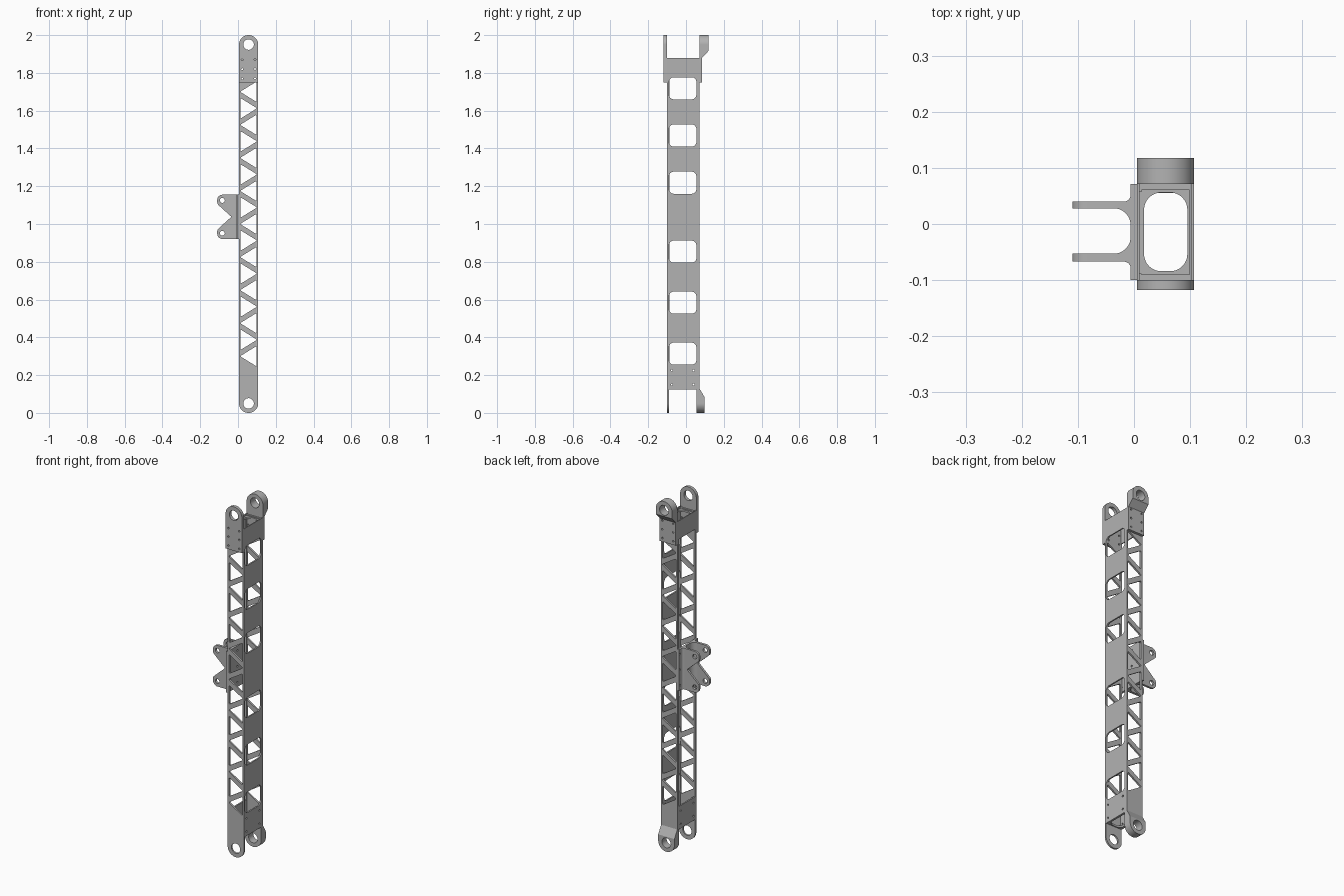
import bpy, bmesh, math
from mathutils import Vector

cube = bpy.data.objects.get("Cube")
if cube:
    bpy.data.objects.remove(cube)

grey = bpy.data.materials.new("metal grey")
grey.use_nodes = True
grey.diffuse_color = (0.45, 0.45, 0.45, 1)
grey.node_tree.nodes["Principled BSDF"].inputs["Base Color"].default_value = (0.45, 0.45, 0.45, 1)
parts = []


def rounded(corners, steps=8):
    """Polygon from (u, v[, radius]) corners, with an arc at each radius."""
    out = []
    for i, c in enumerate(corners):
        p = Vector(c[:2])
        r = c[2] if len(c) > 2 else 0
        if not r:
            out.append(p)
            continue
        a = (Vector(corners[i - 1][:2]) - p).normalized()
        b = (Vector(corners[(i + 1) % len(corners)][:2]) - p).normalized()
        half = a.angle(b) / 2
        centre = p + (a + b).normalized() * r / math.sin(half)
        start = (p + a * r / math.tan(half) - centre).normalized()
        end = (p + b * r / math.tan(half) - centre).normalized()
        out += [centre + start.lerp(end, k / steps).normalized() * r for k in range(steps + 1)]
    return out


def rect(u0, u1, v0, v1, r=0):
    return rounded([(u0, v0, r), (u1, v0, r), (u1, v1, r), (u0, v1, r)])


def circle(u, v, r, n=24):
    return [Vector((u + r * math.cos(2 * math.pi * k / n), v + r * math.sin(2 * math.pi * k / n)))
            for k in range(n)]


def bolts(us, vs, r=0.005):
    return [circle(u, v, r, 12) for u in us for v in vs]


def plate(name, plane, d0, d1, loops):
    """Extrude an outline with holes from depth d0 to d1 across a plane."""
    curve = bpy.data.curves.new(name, "CURVE")
    curve.dimensions = "2D"
    curve.fill_mode = "BOTH"
    curve.extrude = (d1 - d0) / 2
    for loop in loops:
        spline = curve.splines.new("POLY")
        spline.points.add(len(loop) - 1)
        for point, p in zip(spline.points, loop):
            point.co = (p.x, p.y, 0, 1)
        spline.use_cyclic_u = True
    helper = bpy.data.objects.new(name + " outline", curve)
    bpy.context.collection.objects.link(helper)
    bpy.context.view_layer.update()
    mesh = bpy.data.meshes.new_from_object(helper.evaluated_get(bpy.context.evaluated_depsgraph_get()))
    bpy.data.objects.remove(helper)
    mid = (d0 + d1) / 2
    for v in mesh.vertices:
        u, w, d = v.co.x, v.co.y, v.co.z + mid
        v.co = {"xz": (u, d, w), "yz": (d, u, w), "xy": (u, w, d)}[plane]
    bm = bmesh.new()
    bm.from_mesh(mesh)
    bmesh.ops.remove_doubles(bm, verts=bm.verts, dist=0.00005)
    bmesh.ops.recalc_face_normals(bm, faces=bm.faces)
    bm.to_mesh(mesh)
    bm.free()
    mesh.materials.clear()
    mesh.materials.append(grey)
    ob = bpy.data.objects.new(name, mesh)
    bpy.context.collection.objects.link(ob)
    parts.append(ob)
    return ob


def keep_common(ob, *others):
    """Cut a part down to the volume it shares with other prisms."""
    for other in others:
        mod = ob.modifiers.new("shape", "BOOLEAN")
        mod.operation = "INTERSECT"
        mod.solver = "EXACT"
        mod.object = other
    bpy.context.view_layer.update()
    mesh = bpy.data.meshes.new_from_object(ob.evaluated_get(bpy.context.evaluated_depsgraph_get()))
    ob.modifiers.clear()
    ob.data = mesh
    for other in others:
        parts.remove(other)
        bpy.data.objects.remove(other)


L, R = 0.005, 0.107          # outer faces in x
F, B = -0.1, 0.071           # outer faces of the beam in y
MID = (L + R) / 2
END_R = (R - L) / 2 - 0.0005
collar_bolts = bolts((0.022, 0.09), (1.77, 1.82, 1.87))

# Front and back truss plates with a rounded lug at the foot
truss = [rounded([(L, 0, END_R), (R, 0, END_R), (R, 1.875), (L, 1.875)], 16), circle(MID, 0.05, 0.028)]
for i in range(17):
    z = 0.3 + i * 0.0875
    base, tip = (0.1, 0.011) if i % 2 == 0 else (0.012, 0.101)
    truss.append(rounded([(tip, z, 0.004), (base, z - 0.055, 0.005), (base, z + 0.055, 0.005)], 4))
plate("front_truss", "xz", F, F + 0.01, truss + collar_bolts)
plate("back_truss", "xz", B - 0.01, B, truss + collar_bolts)

# Side web with rounded windows
web = [rounded([(F, 0.125), (F + 0.01, 0.125, 0), (B - 0.016, 0.125), (B, 0.125), (B, 1.875), (F, 1.875)])]
for z0 in (0.255, 0.525, 0.795, 1.16, 1.41, 1.66):
    web.append(rect(-0.09, 0.055, z0, z0 + 0.117, 0.025))
foot_bolts = bolts((-0.075, 0.04), (0.15, 0.225))
plate("side_web", "yz", R - 0.008, R, web + foot_bolts)

# Open side: narrow lips and a foot cover
for name, y0, y1 in (("front_lip", F, F + 0.012), ("back_lip", B - 0.014, B)):
    plate(name, "yz", L, L + 0.008, [rect(y0, y1, 0.125, 1.875)])
plate("foot_cover", "yz", L, L + 0.008, [rect(F, B, 0.125, 0.255)] + foot_bolts)

# Internal frames with a rounded opening
for name, z in (("foot_frame", 0.125), ("head_frame", 1.86)):
    plate(name, "xy", z, z + 0.01,
          [rect(L + 0.001, R - 0.001, F + 0.001, B - 0.001), rect(0.018, 0.095, -0.084, 0.056, 0.03)])

# Thick rear lug at the foot
foot_lug = plate("foot_rear_lug", "xz", 0, 0.12,
                 [rounded([(L, 0, END_R), (R, 0, END_R), (R, 0.2), (L, 0.2)], 16), circle(MID, 0.05, 0.028)])
keep_common(foot_lug, plate("foot_side", "yz", -0.1, 0.2, [rounded(
    [(0.055, -0.01), (0.097, -0.01), (0.097, 0.085), (B, 0.13), (0.055, 0.13)])]))

# Head fork: front lug, thick rear lug and two collar sides
head = [rounded([(L, 1.75), (R, 1.75), (R, 2, END_R), (L, 2, END_R)], 16), circle(MID, 1.95, 0.028)] + collar_bolts
plate("head_front_lug", "xz", -0.118, F, head)
head_lug = plate("head_rear_lug", "xz", 0.0, 0.2, head)
keep_common(head_lug, plate("head_side", "yz", -0.1, 0.2, [rounded(
    [(B, 1.7), (0.085, 1.7), (0.085, 1.88), (0.118, 1.915), (0.118, 2.1), (B, 2.1)])]))
for name, x0 in (("collar_left", R - 0.005), ("collar_right", L)):
    plate(name, "yz", x0, x0 + 0.005, [rect(F - 0.001, B + 0.001, 1.776, 1.88)])

# Clevis bracket: three prisms share the final shape
bracket = plate("clevis_bracket", "xy", 0.9, 1.2, [rounded([
    (L, F), (L, B), (-0.006, B), (-0.006, 0.04, 0.012), (-0.11, 0.04), (-0.11, 0.028),
    (-0.006, 0.028, 0.03), (-0.006, -0.053, 0.03), (-0.11, -0.053), (-0.11, -0.067),
    (-0.006, -0.067, 0.012), (-0.006, F)])])
mid_z, half = 1.038, 0.117
ears = rounded([(0.01, mid_z + half), (-0.11, mid_z + half, 0.027), (-0.11, mid_z + 0.068, 0.02),
                (-0.035, mid_z, 0.004), (-0.11, mid_z - 0.068, 0.02), (-0.11, mid_z - half, 0.027),
                (0.01, mid_z - half)])
holes = [circle(-0.083, mid_z + s * 0.087, 0.013) for s in (-1, 1)]
keep_common(bracket,
            plate("ear_side", "xz", -0.2, 0.2, [ears] + holes),
            plate("bolt_face", "yz", -0.2, 0.1, [rect(-0.2, 0.2, 0.8, 1.3)] + bolts(
                (-0.09, -0.012, 0.062), (mid_z - 0.09, mid_z, mid_z + 0.09))))

# Smooth the round edges and keep the rest sharp
bpy.ops.object.select_all(action="DESELECT")
for ob in parts:
    ob.select_set(True)
bpy.context.view_layer.objects.active = parts[0]
bpy.ops.object.shade_smooth_by_angle(angle=math.radians(30))
